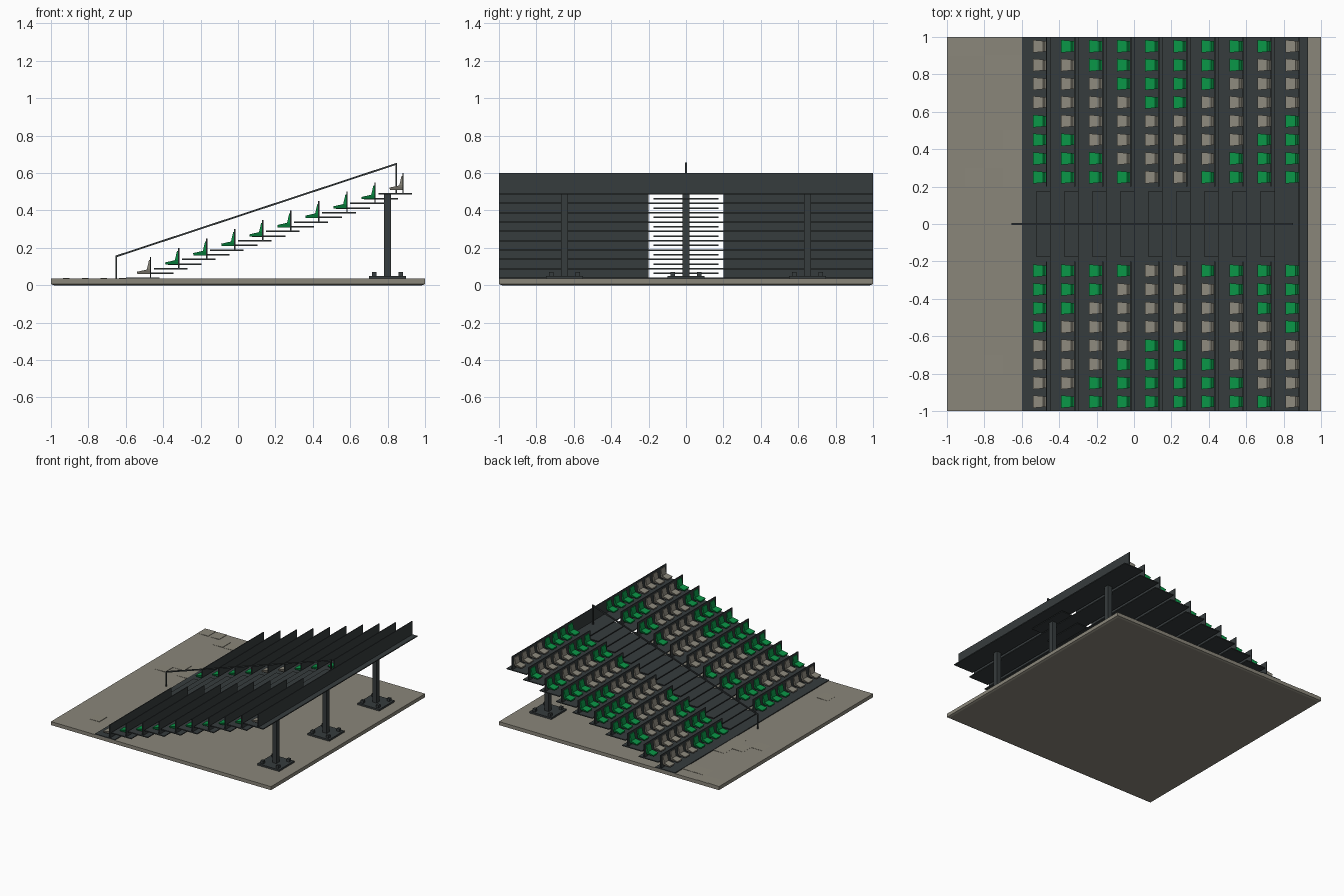
import bpy, bmesh

if "Cube" in bpy.data.objects:
    bpy.data.objects.remove(bpy.data.objects["Cube"])

def mat(name, c):
    m = bpy.data.materials.new(name)
    m.diffuse_color = (*c, 1)
    m.use_nodes = True
    m.node_tree.nodes["Principled BSDF"].inputs["Base Color"].default_value = m.diffuse_color
    return m

STONE = mat("warm grey stone", (0.255, 0.24, 0.195))
STEEL = mat("dark steel", (0.037, 0.045, 0.047))
GREEN = mat("green plastic", (0.003, 0.30, 0.062))
GREY = mat("grey plastic", (0.265, 0.25, 0.205))

def add_box(bm, x0, x1, y0, y1, z0, z1, top=0.0, bottom=0.0):
    """Box; 'top' and 'bottom' inset those corners."""
    v = []
    for z, t in ((z0, bottom), (z1, top)):
        v += [bm.verts.new(p) for p in ((x0 + t, y0 + t, z), (x1 - t, y0 + t, z),
                                        (x1 - t, y1 - t, z), (x0 + t, y1 - t, z))]
    for f in ((3, 2, 1, 0), (4, 5, 6, 7), (0, 1, 5, 4), (1, 2, 6, 5), (2, 3, 7, 6), (3, 0, 4, 7)):
        bm.faces.new([v[i] for i in f])
    return v

def add_prism(bm, pts, y, widths):
    """x-z profile made solid along y, with a half width for each point."""
    lo = [bm.verts.new((x, y - w, z)) for (x, z), w in zip(pts, widths)]
    hi = [bm.verts.new((x, y + w, z)) for (x, z), w in zip(pts, widths)]
    bm.faces.new(lo)
    bm.faces.new(hi[::-1])
    n = len(pts)
    for i in range(n):
        j = (i + 1) % n
        bm.faces.new((lo[j], lo[i], hi[i], hi[j]))

def finish(bm, name, material):
    bmesh.ops.recalc_face_normals(bm, faces=bm.faces)
    me = bpy.data.meshes.new(name)
    bm.to_mesh(me)
    bm.free()
    me.materials.append(material)
    ob = bpy.data.objects.new(name, me)
    bpy.context.collection.objects.link(ob)
    return ob

# ground slab with a small chamfer underneath
bm = bmesh.new()
add_box(bm, -1, 1, -1, 1, 0.006, 0.035)
add_box(bm, -1, 1, -1, 1, 0, 0.006, 0, 0.015)
finish(bm, "ground_slab", STONE)

# uneven paving stones in front of the stand, each tilted up at one edge
bm = bmesh.new()
STONES = ((0, 9), (1, 9), (2, 8), (3, 8), (3, 4), (2, 3), (3, 3), (1, 2), (3, 2), (2, -8))
for ix, iy in STONES:
    x, y = -1 + ix * 0.1, iy * 0.1
    v = add_box(bm, x, x + 0.1, y, y + 0.1, 0.033, 0.0355)
    for k in (5, 6):
        v[k].co.z += 0.003
finish(bm, "paving_stones", STONE)

ROWS, DX, DZ = 10, 0.15, 0.05
treads, steps, backs = (bmesh.new() for _ in range(3))
seats = {GREEN: bmesh.new(), GREY: bmesh.new()}
for r in range(ROWS):
    ox, oz = r * DX, 0.042 + r * DZ
    # full width tread
    add_box(treads, -0.60 + ox, -0.42 + ox, -1, 1, oz - 0.008, oz)
    # half-height aisle step
    if r < ROWS - 1:
        add_box(steps, -0.525 + ox, -0.345 + ox, -0.175, 0.175, oz + 0.017, oz + 0.025)
    # thin back panels, split by the aisle except on the top row
    spans = [(-1, 1)] if r == ROWS - 1 else [(-1, -0.2), (0.2, 1)]
    for y0, y1 in spans:
        add_box(backs, -0.471 + ox, -0.464 + ox, y0, y1, oz - 0.002, oz + 0.108)
    # seats in a mirrored triangle colour pattern, narrower underneath
    m = min(r, 9 - r)
    for k in range(8):
        green = m <= 3 - k if k < 4 else m >= 8 - k
        bm = seats[GREEN if green else GREY]
        for s in (-1, 1):
            y = s * (0.25 + k * 0.1)
            pan = [(-0.538, 0.018), (-0.47, 0.018), (-0.47, 0.042), (-0.487, 0.042), (-0.54, 0.03)]
            rest = [(-0.489, 0.036), (-0.47, 0.036), (-0.47, 0.092), (-0.476, 0.092)]
            add_prism(bm, [(x + ox, z + oz) for x, z in pan], y, (0.026, 0.02, 0.027, 0.029, 0.034))
            add_prism(bm, [(x + ox, z + oz) for x, z in rest], y, (0.028, 0.026, 0.028, 0.028))
finish(treads, "row_treads", STEEL)
finish(steps, "aisle_steps", STEEL)
finish(backs, "row_back_panels", STEEL)
finish(seats[GREEN], "green_seats", GREEN)
finish(seats[GREY], "grey_seats", GREY)

# support columns with bolted base plates
for n, y in (("right", -0.65), ("middle", 0), ("left", 0.65)):
    bm = bmesh.new()
    add_box(bm, 0.78, 0.818, y - 0.019, y + 0.019, 0.04, 0.487)
    add_box(bm, 0.70, 0.898, y - 0.098, y + 0.098, 0.002, 0.049)
    for sx in (-1, 1):
        for sy in (-1, 1):
            bx, by = 0.799 + sx * 0.07, y + sy * 0.07
            add_box(bm, bx - 0.012, bx + 0.012, by - 0.012, by + 0.012, 0.048, 0.072)
    finish(bm, n + "_support_column", STEEL)

# handrail down the middle of the aisle
bm = bmesh.new()
h = 0.005
add_box(bm, -0.656, -0.647, -h, h, 0.034, 0.155)
add_box(bm, 0.841, 0.850, -h, h, 0.485, 0.652)
add_prism(bm, [(-0.656, 0.148), (0.850, 0.645), (0.850, 0.655), (-0.656, 0.158)], 0, [h] * 4)
finish(bm, "aisle_handrail", STEEL)
